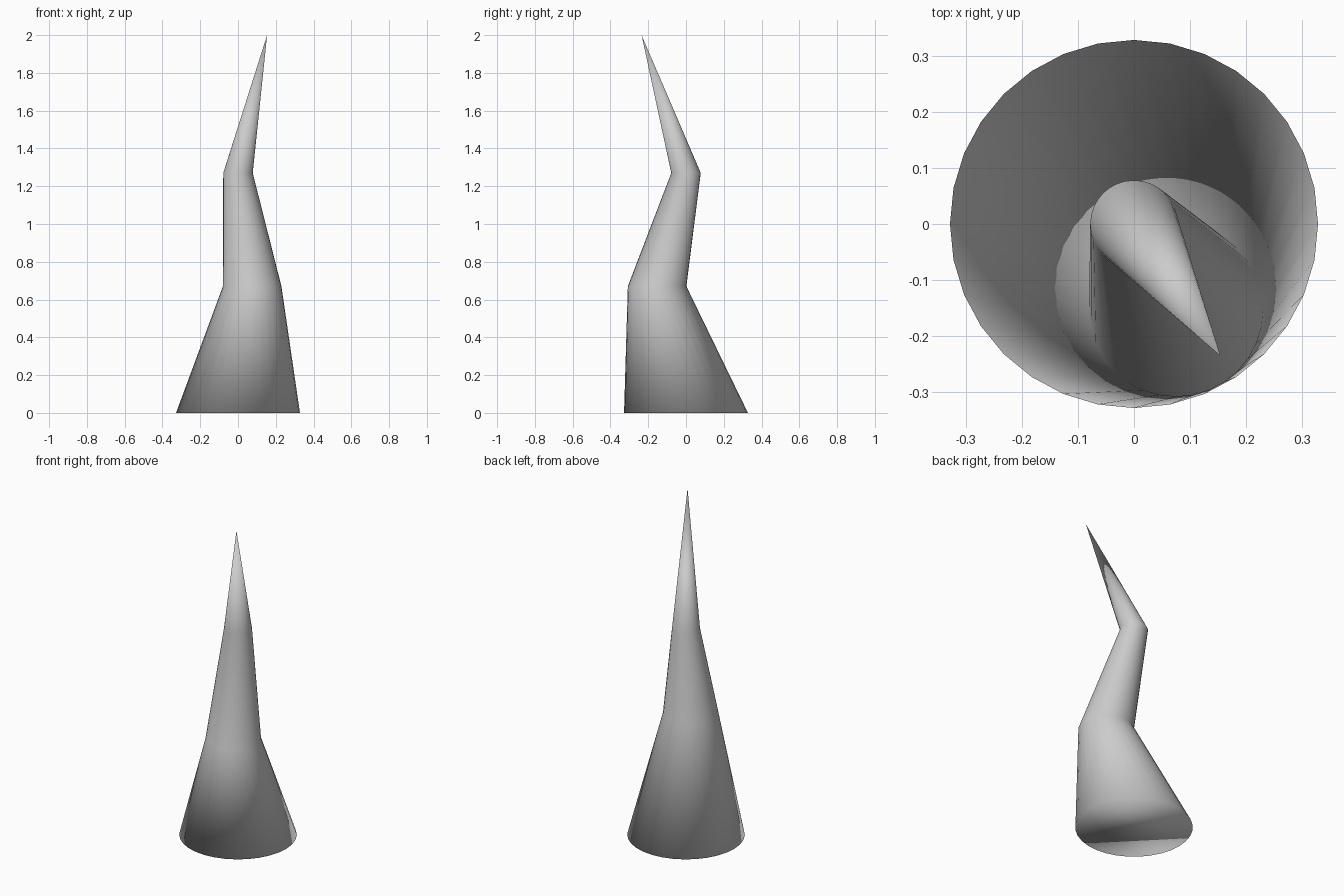
import bpy, bmesh, math

if "Cube" in bpy.data.objects:
    bpy.data.objects.remove(bpy.data.objects["Cube"])

SIDES = 32
# Horizontal rings: centre x, centre y, height, radius
RINGS = [(0, 0, 0, 0.328),
         (0.075, -0.153, 0.67, 0.155),
         (0, 0, 1.27, 0.078)]
TIP = (0.154, -0.235, 2.0)


def add_ring(bm, cx, cy, z, r):
    return [bm.verts.new((cx + r * math.sin(2 * math.pi * i / SIDES),
                          cy + r * math.cos(2 * math.pi * i / SIDES), z))
            for i in range(SIDES)]


bm = bmesh.new()
rings = [add_ring(bm, *ring) for ring in RINGS]

# Crooked tapering body
for low, high in zip(rings, rings[1:]):
    for i in range(SIDES):
        j = (i + 1) % SIDES
        bm.faces.new((low[i], low[j], high[j], high[i]))

# Pointed tip
tip = bm.verts.new(TIP)
for i in range(SIDES):
    bm.faces.new((rings[-1][i], rings[-1][(i + 1) % SIDES], tip))

# Closed base
bm.faces.new(rings[0])
bmesh.ops.recalc_face_normals(bm, faces=bm.faces[:])

# Smooth everywhere, including over the base rim
for face in bm.faces:
    face.smooth = True

mesh = bpy.data.meshes.new("crooked_spike")
bm.to_mesh(mesh)
bm.free()
spike = bpy.data.objects.new("crooked_spike", mesh)
bpy.context.collection.objects.link(spike)
